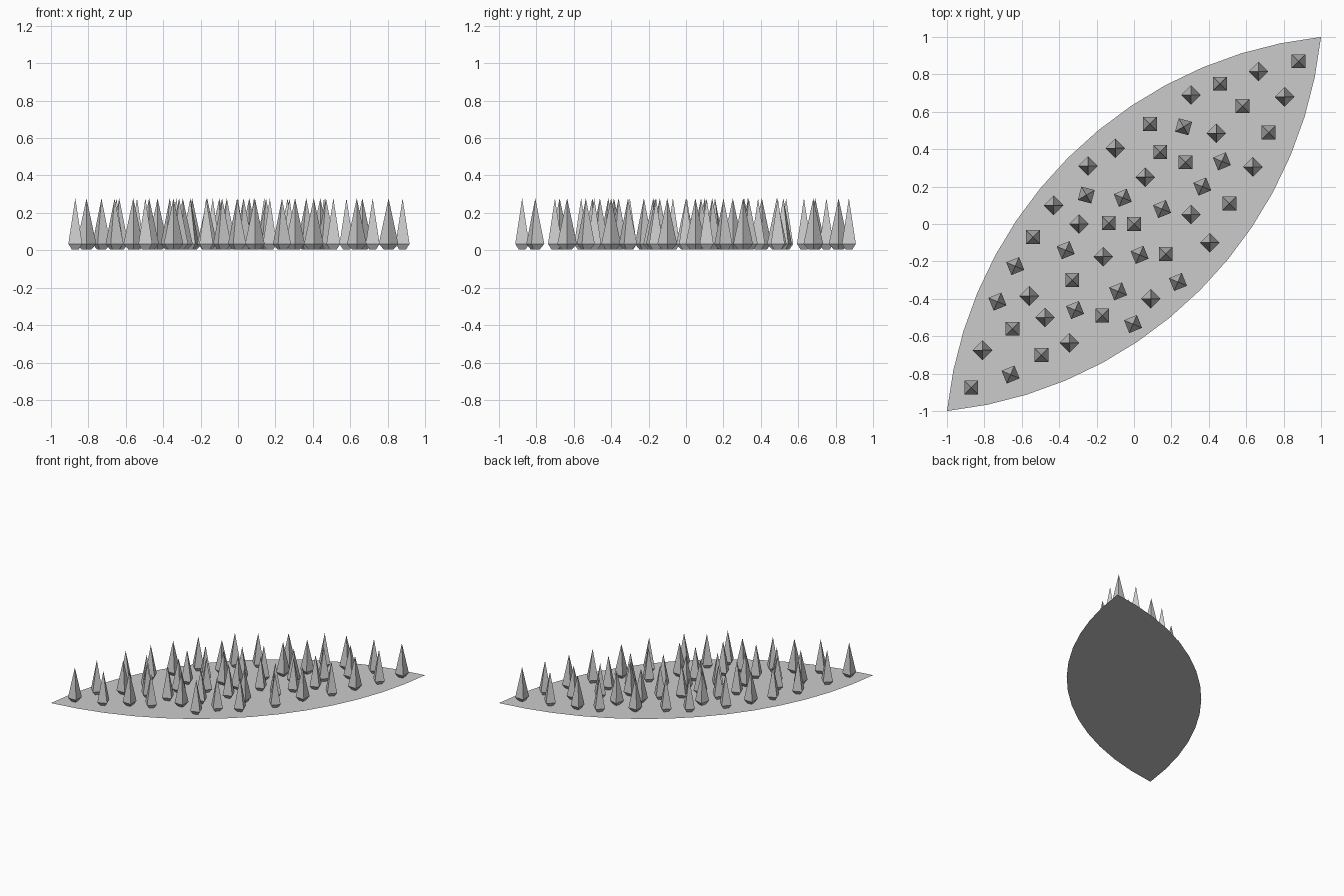
import bpy, bmesh, math
from mathutils import Matrix

if "Cube" in bpy.data.objects:
    bpy.data.objects.remove(bpy.data.objects["Cube"])

def make_object(name, bm):
    mesh = bpy.data.meshes.new(name)
    bm.to_mesh(mesh)
    bm.free()
    obj = bpy.data.objects.new(name, mesh)
    bpy.context.collection.objects.link(obj)
    return obj

# Flat leaf-shaped pad: two mirrored arcs between opposite corners
SEGS, SAG = 14, 0.5
R = (2 + SAG * SAG) / (2 * SAG)
half = math.asin(math.sqrt(2) / R)
bm = bmesh.new()
outline = []
for side in (1, -1):
    for i in range(SEGS):
        a = half - 2 * half * i / SEGS
        u, v = side * R * math.sin(a), side * (R * math.cos(a) - R + SAG)
        s = math.sqrt(0.5)
        outline.append(bm.verts.new(((u - v) * s, (u + v) * s, 0)))
bm.faces.new(outline)
make_object("leaf_pad", bm)

# Spike positions grouped by their turn about z, in degrees
SPIKES = {
    0: [(.88, .87), (.46, .75), (.58, .63), (.72, .49), (.085, .535), (.14, .385),
        (.275, .33), (.51, .11), (-.54, -.07), (-.135, .005), (0, 0), (.17, -.16),
        (-.33, -.30), (-.65, -.56), (-.17, -.49), (-.495, -.70), (-.87, -.875)],
    45: [(.665, .815), (.805, .68), (.305, .69), (.44, .485), (-.10, .405),
         (-.245, .31), (.06, .25), (.635, .305), (-.43, .10), (-.295, 0),
         (.305, .05), (.405, -.10), (-.165, -.175), (-.56, -.385), (-.475, -.50),
         (.09, -.40), (-.345, -.635), (-.81, -.675)],
    22: [(.47, .335), (.365, .20), (-.06, .14), (.15, .08), (-.365, -.14),
         (.03, -.165), (-.635, -.225), (-.73, -.415), (.235, -.31), (-.085, -.36),
         (-.315, -.46), (-.005, -.535), (-.66, -.805)],
    -15: [(.265, .52), (-.255, .155)],
}

# Four-sided spike: small foot, wider collar, sharp tip
def add_spike(bm, x, y, angle):
    m = Matrix.Translation((x, y, 0)) @ Matrix.Rotation(math.radians(angle), 4, 'Z')
    def ring(h, z):
        return [bm.verts.new((px * h, py * h, z))
                for px, py in ((1, 1), (-1, 1), (-1, -1), (1, -1))]
    foot, collar = ring(.018, .004), ring(.037, .034)
    tip = bm.verts.new((0, 0, .278))
    bm.faces.new(foot[::-1])
    for i in range(4):
        j = (i + 1) % 4
        bm.faces.new((foot[i], foot[j], collar[j], collar[i]))
        bm.faces.new((collar[i], collar[j], tip))
    bmesh.ops.transform(bm, matrix=m, verts=foot + collar + [tip])

bm = bmesh.new()
for angle, points in SPIKES.items():
    for x, y in points:
        add_spike(bm, x, y, angle)
make_object("spikes", bm)
